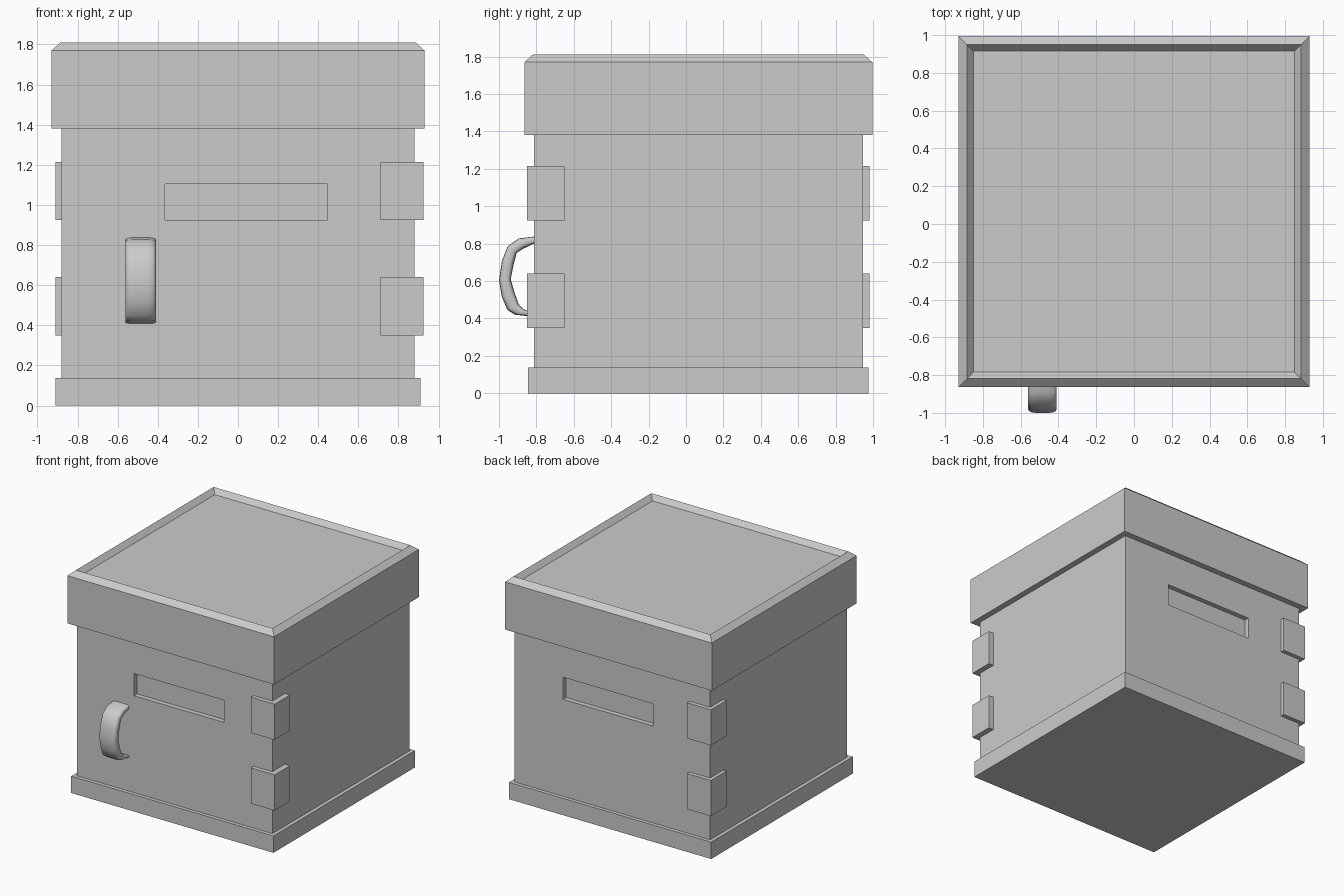
import bpy, bmesh, math
from mathutils import Vector

if "Cube" in bpy.data.objects:
    bpy.data.objects.remove(bpy.data.objects["Cube"])

CY = 0.066  # centre of the box in y


def make_object(name, bm):
    bmesh.ops.recalc_face_normals(bm, faces=bm.faces)
    mesh = bpy.data.meshes.new(name)
    bm.to_mesh(mesh)
    bm.free()
    ob = bpy.data.objects.new(name, mesh)
    bpy.context.collection.objects.link(ob)
    return ob


def box(name, lo, hi):
    lo, hi = Vector(lo), Vector(hi)
    bm = bmesh.new()
    bmesh.ops.create_cube(bm, size=1)
    for v in bm.verts:
        v.co = Vector(c * s for c, s in zip(v.co, hi - lo)) + (lo + hi) / 2
    return make_object(name, bm)


def loft(name, rings):
    bm = bmesh.new()
    loops = [[bm.verts.new(p) for p in ring] for ring in rings]
    for a, b in zip(loops, loops[1:]):
        n = len(a)
        for i in range(n):
            j = (i + 1) % n
            bm.faces.new((a[i], a[j], b[j], b[i]))
    bm.faces.new(loops[0])
    bm.faces.new(loops[-1])
    return make_object(name, bm)


def square(h, z):
    return [(sx * h, CY + sy * h, z) for sx, sy in ((-1, -1), (1, -1), (1, 1), (-1, 1))]


# Base plinth and main body
box("base", (-0.91, CY - 0.91, 0), (0.91, CY + 0.91, 0.137))
body = box("body", (-0.88, CY - 0.88, 0.137), (0.88, CY + 0.88, 1.385))

# Hand grip recesses in the front and back
for side in (-1, 1):
    face = CY + side * 0.88
    cutter = box("grip_cutter", (-0.365, face - 0.04, 0.925), (0.445, face + 0.04, 1.105))
    cutter.hide_render = True
    mod = body.modifiers.new("grip_recess", 'BOOLEAN')
    mod.object = cutter
    mod.solver = 'EXACT'
    bpy.context.view_layer.objects.active = body
    bpy.ops.object.modifier_apply(modifier=mod.name)
    bpy.data.objects.remove(cutter)

# Lid with a bevelled rim and a sunken top panel
loft("lid", [square(0.93, 1.382), square(0.93, 1.77), square(0.885, 1.81), square(0.85, 1.77)])

# Hinge blocks on two opposite corners
for z in (0.35, 0.925):
    box("hinge_block_front", (0.71, -0.85, z), (0.925, -0.65, z + 0.29))
    box("hinge_block_back", (-0.91, 0.78, z), (-0.695, 0.98, z + 0.29))

# Door handle: (outer y, outer z, inner y, inner z) along the strap
stations = [
    (-0.812, 0.838, -0.812, 0.800),
    (-0.895, 0.828, -0.865, 0.775),
    (-0.955, 0.785, -0.905, 0.750),
    (-0.985, 0.705, -0.922, 0.685),
    (-1.000, 0.605, -0.937, 0.610),
    (-0.985, 0.515, -0.918, 0.545),
    (-0.955, 0.445, -0.895, 0.478),
    (-0.915, 0.420, -0.870, 0.450),
    (-0.812, 0.408, -0.812, 0.428),
]
rings = []
for oy, oz, iy, iz in stations:
    ring = []
    for k in range(16):
        a = 2 * math.pi * (k + 0.5) / 16
        c, s = math.cos(a), math.sin(a)
        u = math.copysign(abs(c) ** 0.45, c)
        t = 0.5 + 0.5 * math.copysign(abs(s) ** 0.6, s)
        ring.append((-0.485 + 0.076 * u, iy + (oy - iy) * t, iz + (oz - iz) * t))
    rings.append(ring)
handle = loft("handle", rings)
bpy.ops.object.select_all(action='DESELECT')
handle.select_set(True)
bpy.context.view_layer.objects.active = handle
bpy.ops.object.shade_smooth_by_angle(angle=math.radians(50))
